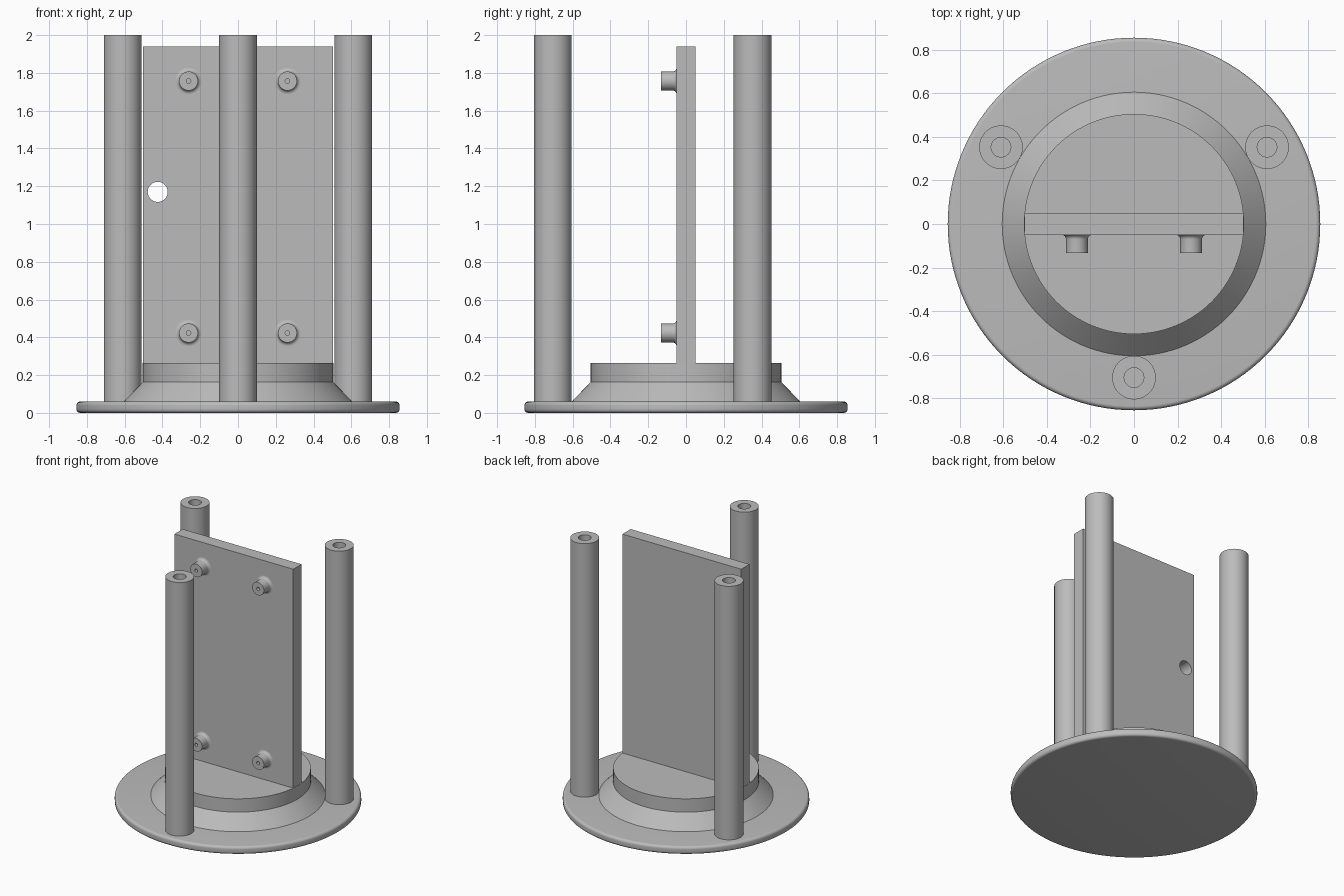
import bpy, bmesh, math
from mathutils import Matrix, Vector

cube = bpy.data.objects.get("Cube")
if cube:
    bpy.data.objects.remove(cube, do_unlink=True)

# Single plain grey
grey = bpy.data.materials.new("plain_grey")
grey.use_nodes = True
GREY = (0.5, 0.5, 0.5, 1)
grey.diffuse_color = GREY
grey.node_tree.nodes["Principled BSDF"].inputs["Base Color"].default_value = GREY


def finish(bm, name, matrix=Matrix()):
    bmesh.ops.recalc_face_normals(bm, faces=bm.faces)
    bm.transform(matrix)
    mesh = bpy.data.meshes.new(name)
    bm.to_mesh(mesh)
    bm.free()
    mesh.materials.append(grey)
    obj = bpy.data.objects.new(name, mesh)
    bpy.context.collection.objects.link(obj)
    return obj


def smooth(obj):
    bpy.ops.object.select_all(action="DESELECT")
    obj.select_set(True)
    bpy.context.view_layer.objects.active = obj
    bpy.ops.object.shade_smooth_by_angle(angle=math.radians(30))


def lathe(name, profile, segments=64, matrix=Matrix()):
    """Turn (radius, height) points around z and cap both ends."""
    bm = bmesh.new()
    rings = []
    for r, z in profile:
        angles = [math.tau * i / segments for i in range(segments)]
        rings.append([bm.verts.new((r * math.cos(a), r * math.sin(a), z)) for a in angles])
    for low, high in zip(rings, rings[1:]):
        for i in range(segments):
            j = (i + 1) % segments
            bm.faces.new((low[i], low[j], high[j], high[i]))
    bm.faces.new(rings[0])
    bm.faces.new(rings[-1])
    obj = finish(bm, name, matrix)
    smooth(obj)
    return obj


def arc(cx, cz, radius, start, end, steps=6):
    angles = [math.radians(start + (end - start) * i / steps) for i in range(steps + 1)]
    return [(cx + radius * math.cos(a), cz + radius * math.sin(a)) for a in angles]


# Round base plate with softened rim
BASE_R, BASE_H, ROUND = 0.855, 0.06, 0.02
rim = arc(BASE_R - ROUND, ROUND, ROUND, -90, 0)
rim += arc(BASE_R - ROUND, BASE_H - ROUND, ROUND, 0, 90)
lathe("base_plate", rim, 128)

# Sloped collar and raised drum
lathe("raised_drum", [(0.605, BASE_H), (0.505, 0.163), (0.505, 0.265)], 128)

# Three posts, each bored from the top
for i, name in enumerate(("front_post", "left_post", "right_post")):
    angle = math.radians(-90 + 120 * i)
    place = Matrix.Translation((0.705 * math.cos(angle), 0.705 * math.sin(angle), 0))
    lathe(name, [(0.1, BASE_H), (0.1, 2), (0.045, 2), (0.045, 1.8)], 64, place)

# Upright panel with a round through hole
bm = bmesh.new()
bmesh.ops.create_cube(bm, size=1, matrix=Matrix.Translation((0, 0, 1.1))
                      @ Matrix.Diagonal((1.005, 0.1, 1.68, 1)))
panel = finish(bm, "upright_panel")
forward = Matrix.Rotation(math.pi / 2, 4, "X")
cutter = lathe("hole_cutter", [(0.053, -0.2), (0.053, 0.2)], 48,
               Matrix.Translation((-0.425, 0, 1.17)) @ forward)
cut = panel.modifiers.new("round_hole", "BOOLEAN")
cut.operation = "DIFFERENCE"
cut.solver = "EXACT"
cut.object = cutter
bpy.context.view_layer.objects.active = panel
bpy.ops.object.modifier_apply(modifier=cut.name)
bpy.data.objects.remove(cutter, do_unlink=True)
smooth(panel)

# Four mounting bosses with flared feet and small pilot bores
boss = arc(0.07, 0.02, 0.02, 270, 180) + [(0.05, 0.082), (0.012, 0.082), (0.012, 0.02)]
for side, x in (("left", 0.262), ("right", -0.262)):
    for level, z in (("lower", 0.423), ("upper", 1.757)):
        lathe(f"{level}_{side}_boss", boss, 40,
              Matrix.Translation(Vector((x, -0.05, z))) @ forward)
